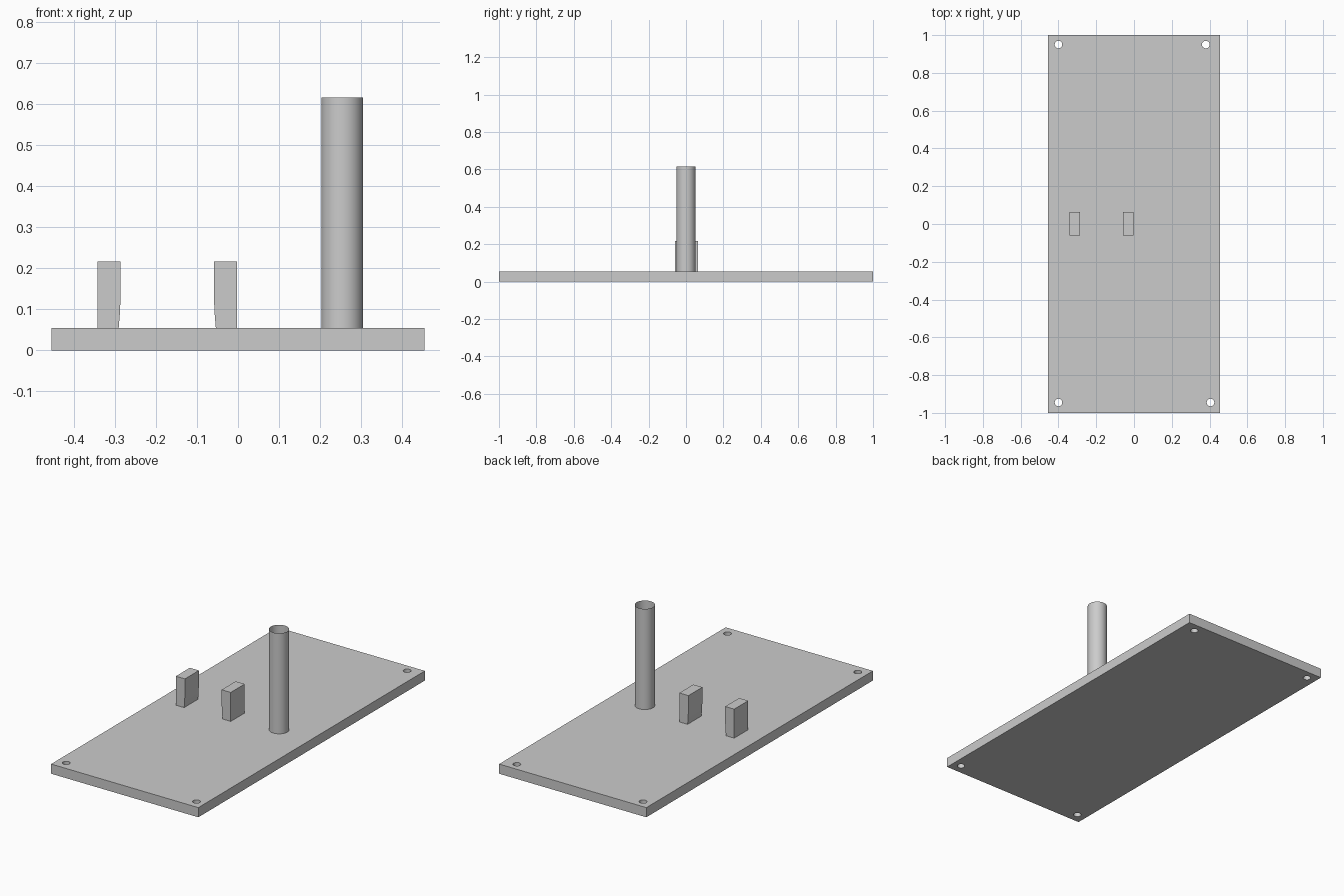
import bpy
import bmesh
from math import radians

if "Cube" in bpy.data.objects:
    bpy.data.objects.remove(bpy.data.objects["Cube"], do_unlink=True)

grey = bpy.data.materials.new("light_grey")
grey.use_nodes = True
grey.diffuse_color = (0.6, 0.6, 0.6, 1)
grey.node_tree.nodes["Principled BSDF"].inputs["Base Color"].default_value = (0.6, 0.6, 0.6, 1)

PLATE_TOP = 0.054
PLATE_HALF_WIDTH = 0.455


def make_object(name, bm):
    mesh = bpy.data.meshes.new(name)
    bm.to_mesh(mesh)
    bm.free()
    mesh.materials.append(grey)
    obj = bpy.data.objects.new(name, mesh)
    bpy.context.collection.objects.link(obj)
    return obj


def select_only(obj):
    bpy.ops.object.select_all(action="DESELECT")
    obj.select_set(True)
    bpy.context.view_layer.objects.active = obj


def cylinder(bm, x, y, z0, z1, radius, capped):
    made = bmesh.ops.create_cone(bm, cap_ends=capped, segments=40,
                                 radius1=radius, radius2=radius, depth=z1 - z0)
    bmesh.ops.translate(bm, verts=made["verts"], vec=(x, y, (z0 + z1) / 2))


def extruded_profile(name, points, y0, y1):
    """Extrude an outline of (x, z) points along y."""
    bm = bmesh.new()
    face = bm.faces.new([bm.verts.new((x, y0, z)) for x, z in points])
    made = bmesh.ops.extrude_face_region(bm, geom=[face])
    verts = [v for v in made["geom"] if isinstance(v, bmesh.types.BMVert)]
    bmesh.ops.translate(bm, verts=verts, vec=(0, y1 - y0, 0))
    bmesh.ops.recalc_face_normals(bm, faces=bm.faces)
    return make_object(name, bm)


# Base plate
w = PLATE_HALF_WIDTH
plate = extruded_profile("base_plate", [(-w, 0), (w, 0), (w, PLATE_TOP), (-w, PLATE_TOP)], -1, 1)

# Screw holes through the plate corners
bm = bmesh.new()
for x, y in [(-0.4, 0.95), (0.38, 0.95), (-0.4, -0.945), (0.405, -0.945)]:
    cylinder(bm, x, y, -0.05, PLATE_TOP + 0.05, 0.02, True)
cutter = make_object("hole_cutter", bm)
cutter.hide_render = True
cut = plate.modifiers.new("screw_holes", "BOOLEAN")
cut.operation = "DIFFERENCE"
cut.solver = "EXACT"
cut.object = cutter
select_only(plate)
bpy.ops.object.modifier_apply(modifier=cut.name)
bpy.data.objects.remove(cutter, do_unlink=True)

# Pair of clips, with facing sides that narrow towards the plate
for name, outer, side in [("right_clip", -0.342, 1), ("left_clip", -0.003, -1)]:
    inner = [(0.051, PLATE_TOP), (0.054, 0.09), (0.056, 0.135), (0.056, 0.216)]
    outline = [(0, PLATE_TOP)] + inner + [(0, 0.216)]
    extruded_profile(name, [(outer + side * x, z) for x, z in outline], -0.06, 0.063)

# Open post, a thin-walled tube
bm = bmesh.new()
cylinder(bm, 0.254, 0, PLATE_TOP, 0.616, 0.051, False)
post = make_object("post", bm)
select_only(post)
bpy.ops.object.shade_smooth_by_angle(angle=radians(30))
